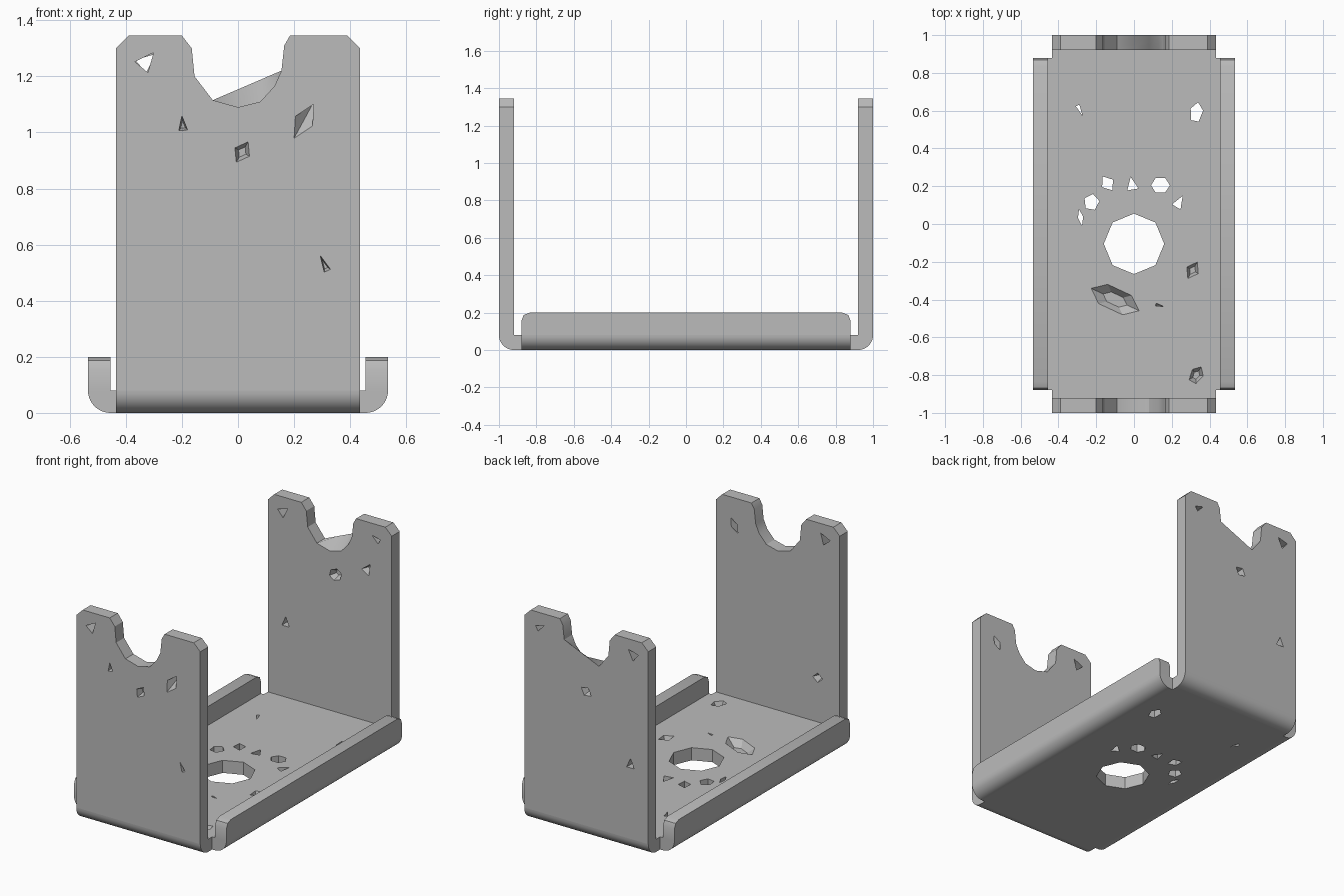
import bpy, bmesh, math
from mathutils import Matrix, Vector

if "Cube" in bpy.data.objects:
    bpy.data.objects.remove(bpy.data.objects["Cube"])

THICK = 0.08      # sheet thickness, also the outer bend radius
WIDTH = 0.435     # half width of the tall walls
LIP = 0.535       # half width over the side lips
LIP_END = 0.88    # half length of the side lips
TOP = 1.345

steel = bpy.data.materials.new("plain grey steel")
steel.use_nodes = True
grey = (0.5, 0.5, 0.5, 1)
steel.diffuse_color = grey
steel.node_tree.nodes["Principled BSDF"].inputs["Base Color"].default_value = grey


def irregular(u, v, ru, rv, sides, turn, scale=1):
    """Turned and stretched polygon outline."""
    spin = Matrix.Rotation(math.radians(turn), 2)
    ring = []
    for i in range(sides):
        a = 2 * math.pi * i / sides
        p = spin @ Vector((ru * math.cos(a), rv * math.sin(a)))
        ring.append((u + p.x * scale, v + p.y * scale))
    return ring


def solid(name, place, depth, face, rear, holes=(), face_pits=(), rear_pits=()):
    """Sheet between two outlines, with through holes and shallow pits."""
    bm = bmesh.new()
    rims = {0: [], depth: []}

    def ring(points, d):
        return [bm.verts.new(place(u, v, d)) for u, v in points]

    def band(a, b):
        for i in range(len(a)):
            bm.faces.new((a[i - 1], a[i], b[i], b[i - 1]))

    def rim(verts, d):
        rims[d] += [bm.edges.get((verts[i - 1], verts[i])) for i in range(len(verts))]

    for front, back in [(face, rear), *holes]:
        a, b = ring(front, 0), ring(back, depth)
        band(a, b)
        rim(a, 0)
        rim(b, depth)
    for level, pits in ((0, face_pits), (depth, rear_pits)):
        for spec in pits:
            a = ring(irregular(*spec), level)
            b = ring(irregular(*spec, 0.5), depth / 2)
            band(a, b)
            bm.faces.new(b)
            rim(a, level)
    normal = Vector(place(0, 0, 1)) - Vector(place(0, 0, 0))
    for edges in rims.values():
        bmesh.ops.triangle_fill(bm, use_beauty=True, edges=edges, normal=normal)
    bmesh.ops.recalc_face_normals(bm, faces=bm.faces)

    mesh = bpy.data.meshes.new(name)
    bm.to_mesh(mesh)
    bm.free()
    mesh.materials.append(steel)
    obj = bpy.data.objects.new(name, mesh)
    bpy.context.collection.objects.link(obj)
    obj.select_set(True)
    bpy.context.view_layer.objects.active = obj


def straight(*specs):
    return [(irregular(*s), irregular(*s)) for s in specs]


# Floor sheet with its large opening and the irregular holes around it
bend_u = LIP - THICK
bend_v = 1 - THICK
quarter = [(bend_u, LIP_END), (WIDTH, LIP_END), (WIDTH, bend_v)]
half = quarter + [(-u, v) for u, v in reversed(quarter)]
floor_outline = half + [(-u, -v) for u, v in half]
solid("floor", lambda u, v, d: (u, v, THICK - d), THICK, floor_outline, floor_outline,
      holes=straight(
          (0, -0.105, 0.16, 0.16, 8, 0),
          (-0.29, 0.61, 0.04, 0.012, 3, -65),
          (0.33, 0.59, 0.055, 0.035, 5, 80),
          (-0.14, 0.215, 0.045, 0.035, 4, -55),
          (-0.01, 0.205, 0.045, 0.035, 3, 100),
          (0.14, 0.205, 0.05, 0.045, 6, 0),
          (0.235, 0.11, 0.045, 0.03, 3, 60),
          (-0.225, 0.115, 0.045, 0.042, 5, 80),
          (-0.283, 0.035, 0.045, 0.014, 4, 100)),
      face_pits=(
          (-0.1, -0.4, 0.14, 0.065, 6, -25),
          (0.31, -0.245, 0.05, 0.035, 4, 60),
          (0.13, -0.43, 0.03, 0.008, 3, -15),
          (0.33, -0.8, 0.05, 0.035, 5, 60)))

# Tall wall outline with clipped corners and a cradle notch
notch = [(0.185, TOP), (0.165, 1.31), (0.155, 1.22), (0.13, 1.165), (0.08, 1.11), (0, 1.09),
         (-0.09, 1.115), (-0.155, 1.2), (-0.165, 1.3), (-0.2, TOP)]
# The outer edge of the rear notch runs straight up one side
sloped = [(x, 1.115 + (x + 0.09) * 0.43 if -0.09 < x < 0.155 else z) for x, z in notch]


def wall_outline(dip):
    right = [(WIDTH, THICK), (WIDTH, TOP - 0.045), (WIDTH - 0.045, TOP)]
    return right + dip + [(-u, v) for u, v in reversed(right)]


solid("front_wall", lambda u, v, d: (u, d - 1, v), THICK,
      wall_outline(notch), wall_outline(notch),
      holes=straight((-0.33, 1.25, 0.045, 0.035, 3, 50)) + [
          (irregular(0.235, 1.04, 0.07, 0.035, 4, 60),
           irregular(0.305, 1.17, 0.07, 0.035, 4, 60, 0.7))],
      face_pits=(
          (-0.197, 1.025, 0.035, 0.018, 3, 95),
          (0.015, 0.93, 0.042, 0.03, 4, 60),
          (0.31, 0.525, 0.04, 0.014, 3, 115)),
      rear_pits=((-0.28, 0.36, 0.035, 0.03, 4, 0),))

solid("back_wall", lambda u, v, d: (u, 1 - d, v), THICK,
      wall_outline(sloped), wall_outline(notch),
      holes=straight(
          (0.33, 1.25, 0.04, 0.02, 3, 150),
          (-0.33, 1.25, 0.045, 0.035, 3, 40),
          (-0.31, 0.55, 0.04, 0.03, 3, 90)),
      face_pits=((0, 0.93, 0.04, 0.03, 4, 30),),
      rear_pits=(
          (0.04, 0.95, 0.045, 0.038, 6, 20),
          (0.26, 1.04, 0.045, 0.035, 3, 60)))

# Rounded bends and low side lips, mirrored
arc = [math.pi / 2 * i / 10 for i in range(11)]
bend = [(0, 0)] + [(THICK * math.cos(a), -THICK * math.sin(a)) for a in arc]
lip_half = [(LIP_END, THICK), (LIP_END, 0.155), (0.868, 0.187), (0.835, 0.2)]
lip_outline = lip_half + [(-u, v) for u, v in reversed(lip_half)]

for s, end, side in ((-1, "front", "right"), (1, "back", "left")):
    solid(end + "_bend", lambda u, v, d: (d - WIDTH, s * (bend_v + u), THICK + v),
          2 * WIDTH, bend, bend)
    solid(side + "_lip_bend", lambda u, v, d: (s * (bend_u + u), d - LIP_END, THICK + v),
          2 * LIP_END, bend, bend)
    solid(side + "_lip", lambda u, v, d: (s * (LIP - d), u, v),
          THICK, lip_outline, lip_outline)

# Smooth bends, crisp edges
bpy.ops.object.shade_smooth_by_angle(angle=math.radians(30))
